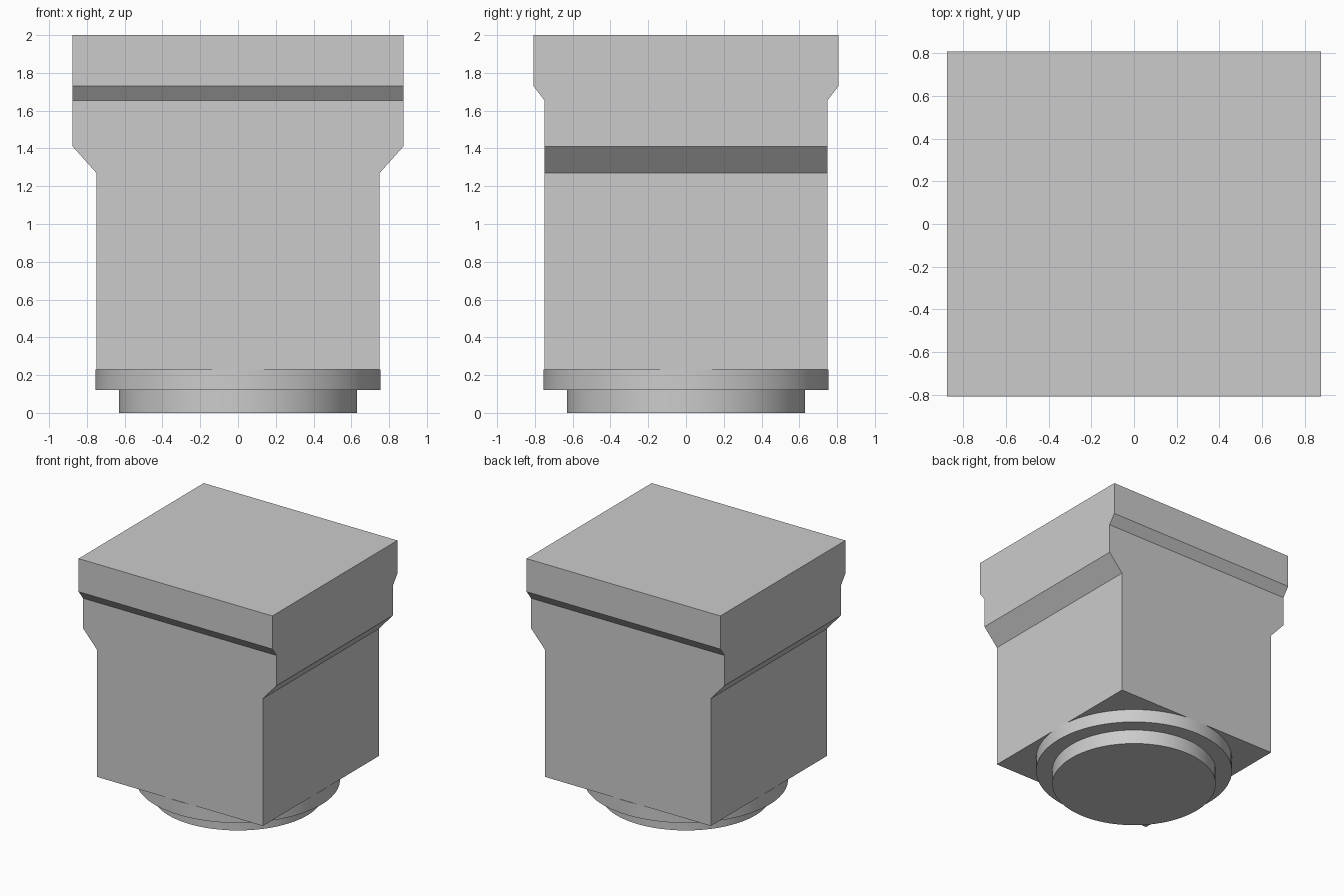
import bpy
import bmesh

cube = bpy.data.objects.get("Cube")
if cube:
    bpy.data.objects.remove(cube, do_unlink=True)

# Single grey finish
GREY = (0.6, 0.6, 0.6, 1.0)
grey = bpy.data.materials.new("light_grey")
grey.use_nodes = True
grey.diffuse_color = GREY
grey.node_tree.nodes["Principled BSDF"].inputs["Base Color"].default_value = GREY


def loft_rectangles(name, sections):
    """Join stacked rectangles, given as (half width, half depth, height)."""
    bm = bmesh.new()
    rings = [[bm.verts.new((sx * w, sy * d, z))
              for sx, sy in ((-1, -1), (1, -1), (1, 1), (-1, 1))]
             for w, d, z in sections]
    for low, high in zip(rings, rings[1:]):
        for i in range(4):
            j = (i + 1) % 4
            bm.faces.new((low[i], low[j], high[j], high[i]))
    bm.faces.new(rings[0][::-1])
    bm.faces.new(rings[-1])
    mesh = bpy.data.meshes.new(name)
    bm.to_mesh(mesh)
    bm.free()
    obj = bpy.data.objects.new(name, mesh)
    bpy.context.collection.objects.link(obj)
    mesh.materials.append(grey)
    return obj


def disc(name, radius, bottom, top):
    """Round, smooth-sided disc between two heights."""
    bpy.ops.mesh.primitive_cylinder_add(
        vertices=96, radius=radius, depth=top - bottom,
        location=(0, 0, (bottom + top) / 2))
    obj = bpy.context.object
    obj.name = name
    obj.data.materials.append(grey)
    bpy.ops.object.shade_smooth_by_angle()
    return obj


# Square body, flaring sideways first and then front and back
BODY, WIDE, DEEP = 0.75, 0.875, 0.807
loft_rectangles("body", [
    (BODY, BODY, 0.23),
    (BODY, BODY, 1.27),
    (WIDE, BODY, 1.41),
    (WIDE, BODY, 1.655),
    (WIDE, DEEP, 1.73),
    (WIDE, DEEP, 2.0),
])

# Stepped round base
disc("base_flange", 0.755, 0.12, 0.23)
disc("base_foot", 0.63, 0.0, 0.12)
